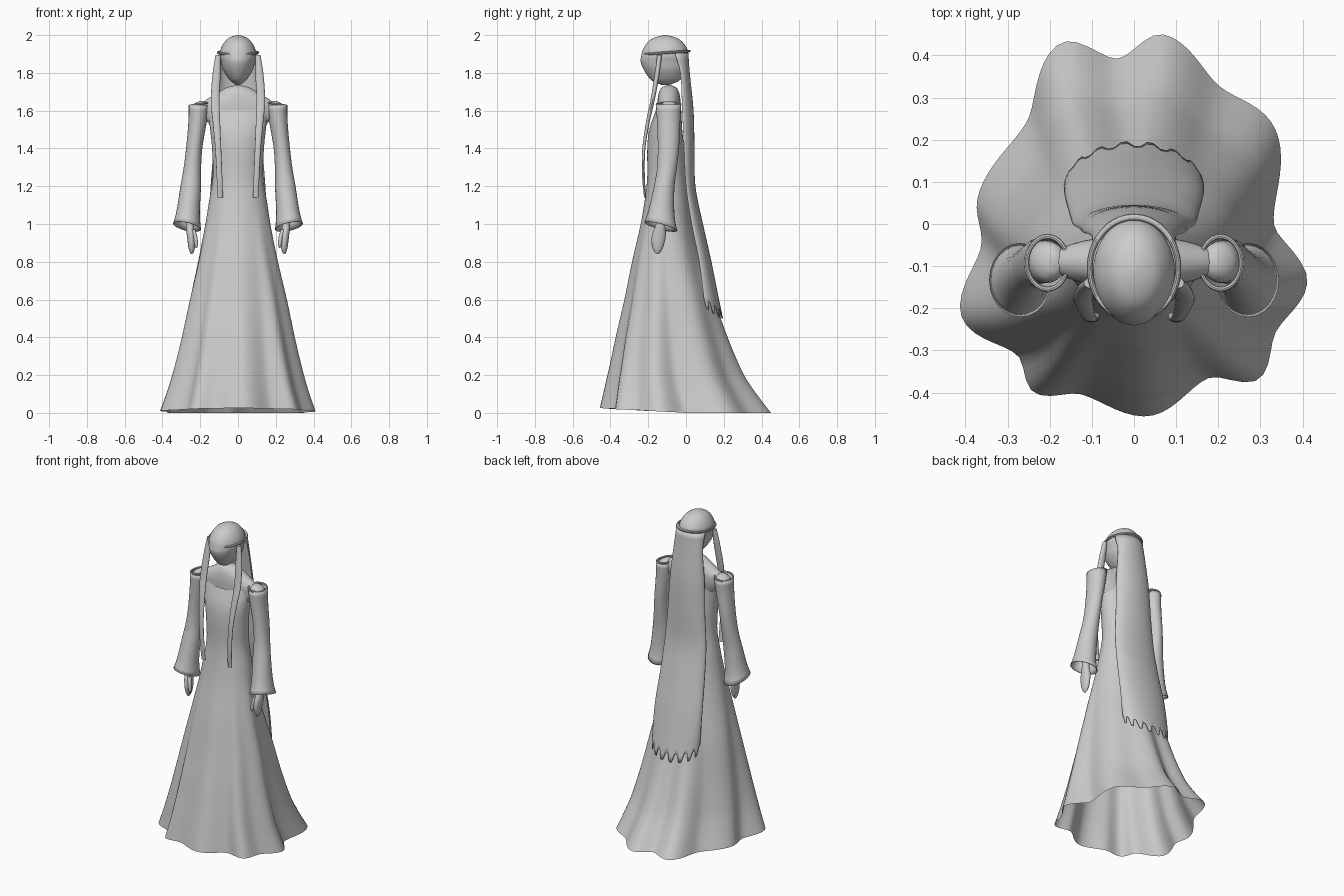
import bpy, bmesh, math
from math import sin, cos, pi

if "Cube" in bpy.data.objects:
    bpy.data.objects.remove(bpy.data.objects["Cube"])


def lerp_table(table, t):
    """Smooth (monotone-ish cubic) lookup in rows of (key, values...)."""
    rows = sorted(table)
    t = min(max(t, rows[0][0]), rows[-1][0])
    i = 0
    while i < len(rows) - 2 and t > rows[i + 1][0]:
        i += 1
    a, b = rows[i], rows[i + 1]
    p, q = rows[max(i - 1, 0)], rows[min(i + 2, len(rows) - 1)]
    h = b[0] - a[0]
    s = (t - a[0]) / h
    out = []
    for k in range(1, len(a)):
        m0 = (b[k] - p[k]) / (b[0] - p[0]) * h
        m1 = (q[k] - a[k]) / (q[0] - a[0]) * h
        out.append((2*s**3 - 3*s*s + 1)*a[k] + (s**3 - 2*s*s + s)*m0
                   + (3*s*s - 2*s**3)*b[k] + (s**3 - s*s)*m1)
    return out


def loft(name, rings, closed=True, caps=False, mirror=False, thick=0):
    bm = bmesh.new()
    vs = [[bm.verts.new(p) for p in r] for r in rings]
    n = len(rings[0])
    for r0, r1 in zip(vs, vs[1:]):
        for j in range(n if closed else n - 1):
            k = (j + 1) % n
            bm.faces.new((r0[j], r0[k], r1[k], r1[j]))
    if caps:
        bm.faces.new(vs[0])
        bm.faces.new(vs[-1])
    bmesh.ops.recalc_face_normals(bm, faces=bm.faces)
    me = bpy.data.meshes.new(name)
    bm.to_mesh(me)
    bm.free()
    ob = bpy.data.objects.new(name, me)
    bpy.context.collection.objects.link(ob)
    if thick:
        ob.modifiers.new("thickness", "SOLIDIFY").thickness = thick
    if mirror:
        ob.modifiers.new("mirror", "MIRROR")
    bpy.ops.object.select_all(action='DESELECT')
    ob.select_set(True)
    bpy.context.view_layer.objects.active = ob
    bpy.ops.object.shade_smooth_by_angle(angle=math.radians(45))
    return ob


def tube(name, table, steps=24, n=24, caps=True, mirror=True, tilt=(0, 0), thick=0):
    """Stack of ellipses; rows of (z, x, y, rx, ry). tilt slants the low end."""
    z0, z1 = min(table)[0], max(table)[0]
    rings = []
    for i in range(steps + 1):
        f = i / steps
        z = z1 + (z0 - z1) * f
        x, y, rx, ry = lerp_table(table, z)
        rings.append([(x + rx*cos(a), y + ry*sin(a),
                       z + f**4 * (tilt[0]*cos(a) + tilt[1]*sin(a)))
                      for a in (2*pi*j/n for j in range(n))])
    return loft(name, rings, caps=caps, mirror=mirror, thick=thick)


# Gown: flared skirt with uneven folds, ring profile rows (z, half width, front, back)
gown = [(0, .43, -.45, .445), (.1, .395, -.43, .37), (.2, .365, -.41, .305),
        (.4, .315, -.37, .22), (.6, .27, -.325, .15), (.8, .22, -.285, .08),
        (1.0, .175, -.24, .03), (1.15, .148, -.215, .01), (1.25, .133, -.205, 0),
        (1.4, .138, -.205, -.01), (1.5, .15, -.195, -.02), (1.6, .16, -.16, -.025)]
hem = [(0, .34), (30, .405), (38, .41), (58, .385), (81, .45), (96, .39), (113, .46),
       (137, .355), (171, .385), (188, .375), (207, .47), (227, .415), (238, .46),
       (252, .415), (275, .447), (297, .40), (310, .47), (324, .425), (343, .44)]
hem = [(a - 360, r) for a, r in hem[-3:]] + hem + [(a + 360, r) for a, r in hem[:3]]
rings = []
for i in range(49):
    z = 1.6 * i / 48
    rx, yf, yb = lerp_table(gown, z)
    w = max(0, 1 - z / 1.1)
    ring = []
    for j in range(120):
        a = 2 * pi * j / 120
        f = 1 + (lerp_table(hem, math.degrees(a))[0] / .44 - 1) * w
        rise = .025 * max(0, -sin(a)) * max(0, 1 - z / .3) + .05 * cos(a)**4 * (z / 1.6)**12
        ring.append((rx*f*cos(a), (yf + yb)/2 + (yb - yf)/2*f*sin(a), z + rise))
    rings.append(ring)
loft("gown", rings)

# Bare shoulders, rising to a rounded neck
tube("shoulders", [(1.735, 0, -.09, .012, .012), (1.725, 0, -.09, .055, .036),
                   (1.70, 0, -.09, .10, .052), (1.66, 0, -.09, .165, .06),
                   (1.63, 0, -.09, .20, .062), (1.58, 0, -.09, .19, .062),
                   (1.5, 0, -.095, .13, .06)], mirror=False, n=40)

# Upper arms inside the sleeves
tube("upper_arm", [(1.65, .19, -.09, .015, .02), (1.63, .20, -.09, .04, .045),
                   (1.55, .215, -.09, .042, .05), (1.3, .24, -.105, .03, .04)])

# Flared sleeves
tube("sleeve", [(1.63, .207, -.092, .05, .063), (1.55, .213, -.092, .045, .058),
                (1.4, .232, -.093, .039, .052), (1.28, .243, -.103, .043, .048),
                (1.2, .25, -.115, .05, .05), (1.08, .262, -.128, .056, .062),
                (1.02, .267, -.132, .063, .073), (.985, .27, -.133, .07, .084)],
     caps=False, tilt=(.015, -.022), thick=-.004)

# Rolled edge of the off-shoulder neckline
bpy.ops.mesh.primitive_torus_add(major_radius=.05, minor_radius=.005, location=(.205, -.092, 1.635),
                                 rotation=(0, .15, 0), major_segments=32, minor_segments=8)
edge = bpy.context.object
edge.name = "sleeve_edge"
edge.scale = (.98, 1.25, 1)
bpy.ops.object.transform_apply(location=True, rotation=True, scale=True)
edge.modifiers.new("mirror", "MIRROR")
bpy.ops.object.shade_smooth_by_angle()

# Forearms, hands and thumbs
tube("hand", [(1.2, .25, -.12, .028, .032), (1.0, .255, -.135, .021, .024),
              (.95, .25, -.142, .022, .036), (.90, .246, -.148, .02, .034),
              (.86, .245, -.15, .014, .022), (.84, .245, -.152, .004, .006)])
tube("thumb", [(.97, .238, -.155, .012, .013), (.93, .226, -.168, .011, .012),
               (.89, .221, -.173, .009, .009), (.872, .22, -.174, .003, .003)], n=12, steps=10)

# Egg-shaped head with narrow chin
tube("head", [(2.0, 0, -.11, .006, .008), (1.99, 0, -.11, .04, .05),
              (1.97, 0, -.11, .066, .085), (1.93, 0, -.11, .09, .115),
              (1.89, 0, -.113, .097, .124), (1.86, 0, -.114, .09, .126),
              (1.82, 0, -.11, .08, .115), (1.78, 0, -.108, .058, .092),
              (1.755, 0, -.108, .037, .066), (1.735, 0, -.108, .008, .018)],
     mirror=False, n=40, steps=40)

# Circlet round the brow
bpy.ops.mesh.primitive_torus_add(major_radius=.105, minor_radius=.007, location=(0, -.104, 1.907),
                                 rotation=(.07, 0, 0), major_segments=56, minor_segments=10)
ob = bpy.context.object
ob.name = "circlet"
ob.scale = (1, 1.15, 1)
bpy.ops.object.shade_smooth_by_angle()

# Flat locks hanging down in front
tube("front_lock", [(1.895, .105, -.14, .014, .012), (1.8, .113, -.152, .021, .013),
                    (1.65, .121, -.178, .023, .011), (1.55, .115, -.2, .02, .01),
                    (1.4, .105, -.223, .016, .008), (1.25, .098, -.225, .015, .007),
                    (1.14, .094, -.216, .014, .006)], steps=30, n=16)

# Long veil of hair down the back, ragged at the end: (z, half width, edge y, back y)
veil = [(1.91, .098, -.06, .012), (1.8, .10, -.03, .02), (1.6, .12, -.02, .04),
        (1.4, .13, -.01, .045), (1.2, .145, 0, .05), (1.0, .155, .03, .09),
        (.8, .165, .07, .135), (.6, .165, .095, .175), (.46, .155, .11, .205)]
rings = []
for i in range(41):
    f = i / 40
    ring = []
    for j in range(33):
        u = j / 16 - 1
        jag = (.05 if j % 4 < 2 else 0) * (f > .97)
        z = 1.905 + (.5 + .06*u*u - 1.905) * f + jag
        hw, ye, yb = lerp_table(veil, z)
        ring.append((hw*sin(u*pi/2), ye + (yb - ye)*cos(u*pi/2), z))
    rings.append(ring)
loft("back_hair", rings, closed=False, thick=.004)
